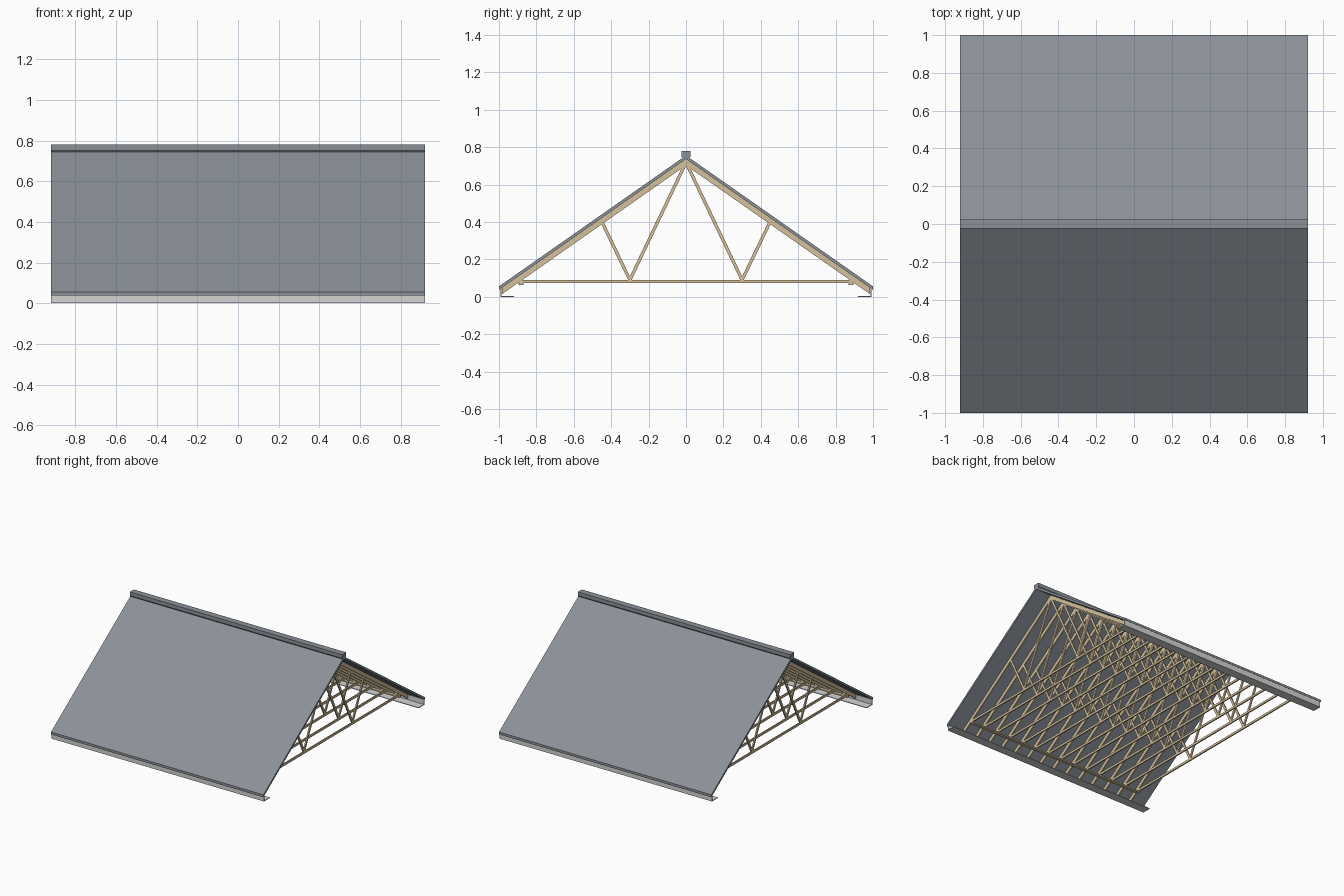
import bpy
import math

if "Cube" in bpy.data.objects:
    bpy.data.objects.remove(bpy.data.objects["Cube"])

HALF_X = 0.92        # half length of the roof
SLOPE = 0.7          # rise per unit of run
TRUSS_N, SPACING, TIMBER = 14, 0.12, 0.010


def material(name, rgb):
    m = bpy.data.materials.new(name)
    m.diffuse_color = (*rgb, 1)
    m.use_nodes = True
    m.node_tree.nodes["Principled BSDF"].inputs["Base Color"].default_value = m.diffuse_color
    return m


roofing = material("slate grey roofing", (0.26, 0.285, 0.32))
timber = material("pale timber", (0.66, 0.53, 0.33))
trim = material("light grey trim", (0.66, 0.66, 0.66))


def prisms(name, sections, spans, mat):
    """Extrude each (y, z) outline along x over each (start, end) span."""
    verts, faces = [], []
    for x0, x1 in spans:
        for sec in sections:
            # keep every outline wound the same way
            area = sum(a[0] * b[1] - b[0] * a[1] for a, b in zip(sec, sec[1:] + sec[:1]))
            pts = sec if area > 0 else sec[::-1]
            n, b = len(pts), len(verts)
            verts += [(x0, y, z) for y, z in pts] + [(x1, y, z) for y, z in pts]
            faces.append([b + i for i in reversed(range(n))])
            faces.append([b + n + i for i in range(n)])
            faces += [[b + i, b + (i + 1) % n, b + n + (i + 1) % n, b + n + i] for i in range(n)]
    mesh = bpy.data.meshes.new(name)
    mesh.from_pydata(verts, [], faces)
    mesh.materials.append(mat)
    ob = bpy.data.objects.new(name, mesh)
    bpy.context.collection.objects.link(ob)
    return ob


def bar(p, q, w):
    """Outline of a straight member from p to q with width w."""
    dy, dz = q[0] - p[0], q[1] - p[1]
    k = w / 2 / math.hypot(dy, dz)
    ny, nz = -dz * k, dy * k
    return [(p[0] + ny, p[1] + nz), (q[0] + ny, q[1] + nz),
            (q[0] - ny, q[1] - nz), (p[0] - ny, p[1] - nz)]


def rect(y0, y1, z0, z1):
    return [(y0, z0), (y1, z0), (y1, z1), (y0, z1)]


def pitched(top, depth, y_end):
    """Sloping slab outline from the ridge down to y_end."""
    low = top - SLOPE * y_end
    return [(0, top), (0, top - depth), (y_end, low - depth), (y_end, low)]


def both(sections):
    return sections + [[(-y, z) for y, z in s] for s in sections]


full = [(-HALF_X, HALF_X)]
xs = [(i - (TRUSS_N - 1) / 2) * SPACING for i in range(TRUSS_N)]
truss_spans = [(x - TIMBER / 2, x + TIMBER / 2) for x in xs]

# Roof covering and ridge cap
prisms("roof_sheets", both([pitched(0.756, 0.019, 1.0)]), full, roofing)
prisms("ridge_cap", [[(-0.025, 0.78), (0.025, 0.78), (0.025, 0.752),
                      (0.015, 0.738), (-0.015, 0.738), (-0.025, 0.752)]], full, roofing)

# Repeated timber trusses
prisms("rafters", both([pitched(0.737, 0.034, 0.985)]), truss_spans, timber)
prisms("bottom_chords", [rect(-0.89, 0.89, 0.074, 0.091)], truss_spans, timber)
prisms("long_webs", both([bar((0.30, 0.09), (0.004, 0.71), 0.017)]), truss_spans, timber)
prisms("short_webs", both([bar((0.30, 0.09), (0.45, 0.402), 0.017)]), truss_spans, timber)

# Plates carrying the trusses
prisms("wall_plates", both([rect(0.87, 0.895, 0.064, 0.074)]),
       [(xs[0] - TIMBER / 2, xs[-1] + TIMBER / 2)], timber)

# Eave boards
prisms("fascia_boards", both([rect(0.986, 0.991, 0, 0.044)]), full, trim)
prisms("soffit_boards", both([rect(0.92, 0.986, 0, 0.005)]), full, trim)
